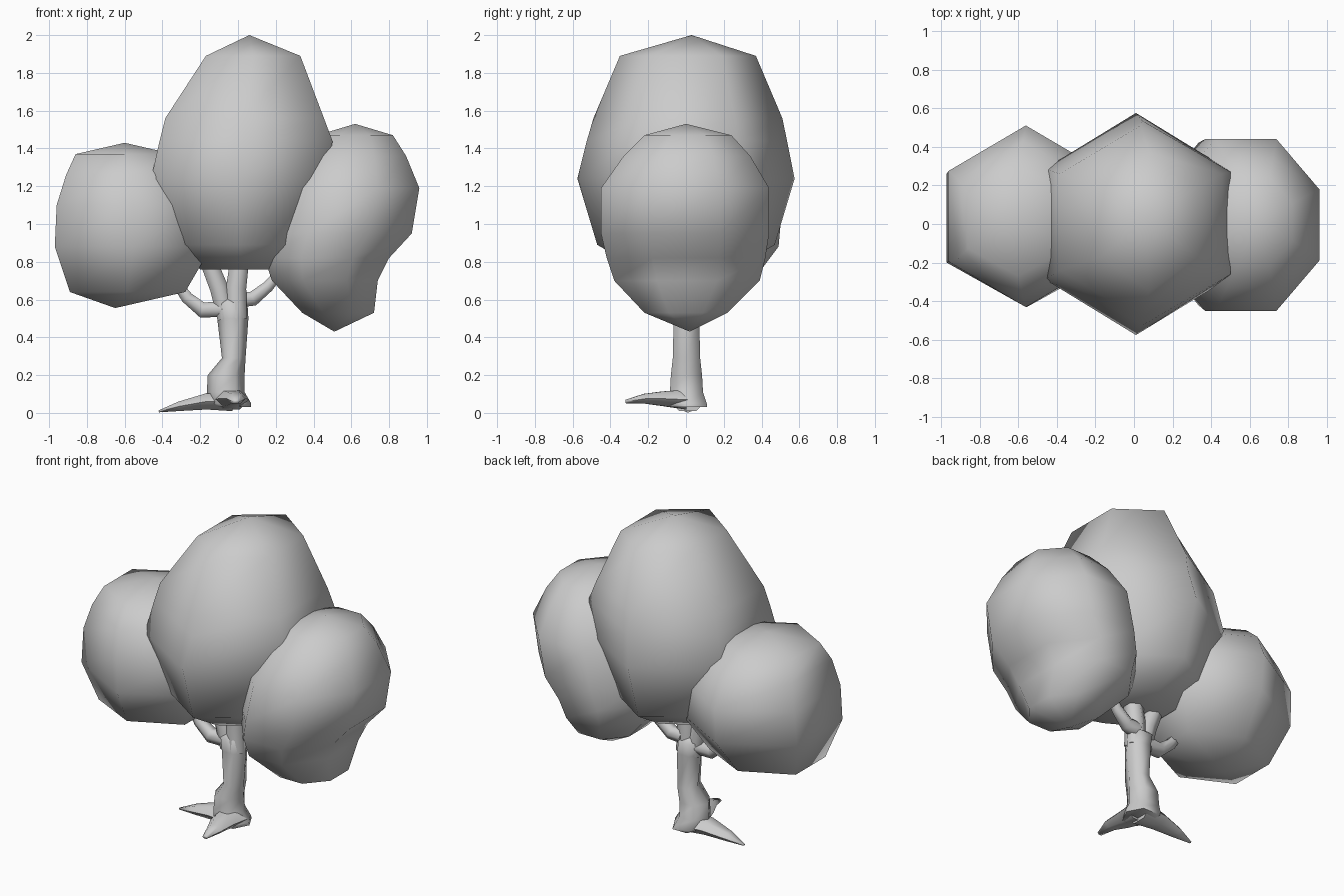
import bpy, bmesh, math
from mathutils import Vector

if "Cube" in bpy.data.objects:
    bpy.data.objects.remove(bpy.data.objects["Cube"])


def finish(name, rings, top=None, bottom=None, angle=80):
    """Skin a stack of equal-sized rings, closing ends with a face or an apex."""
    bm = bmesh.new()
    loops = [[bm.verts.new(p) for p in r] for r in rings]
    n = len(loops[0])
    for a, b in zip(loops, loops[1:]):
        for i in range(n):
            j = (i + 1) % n
            bm.faces.new((a[i], a[j], b[j], b[i]))
    for loop, tip in ((loops[0], bottom), (loops[-1], top)):
        if tip:
            v = bm.verts.new(tip)
            for i in range(n):
                bm.faces.new((loop[i], loop[(i + 1) % n], v))
        else:
            bm.faces.new(loop)
    bmesh.ops.recalc_face_normals(bm, faces=bm.faces)
    me = bpy.data.meshes.new(name)
    bm.to_mesh(me)
    bm.free()
    ob = bpy.data.objects.new(name, me)
    bpy.context.collection.objects.link(ob)
    bpy.ops.object.select_all(action='DESELECT')
    ob.select_set(True)
    bpy.context.view_layer.objects.active = ob
    bpy.ops.object.shade_smooth_by_angle(angle=math.radians(angle))
    return ob


def blob(name, n, start, levels, top=None, bottom=None):
    """levels: (z, xmin, xmax, ymin, ymax) extents of each n-sided ring."""
    angs = [math.radians(start) + i * math.tau / n for i in range(n)]
    mx = max(math.cos(a) for a in angs)
    my = max(math.sin(a) for a in angs)
    rings = [[((x0 + x1) / 2 + (x1 - x0) / 2 * math.cos(a) / mx,
               (y0 + y1) / 2 + (y1 - y0) / 2 * math.sin(a) / my, z) for a in angs]
             for z, x0, x1, y0, y1 in levels]
    return finish(name, rings, top, bottom)


def tube(name, pts, radii, n=6, flat=1.0):
    """Tapered limb along a path; flat squashes it in its upright direction."""
    pts = [Vector(p) for p in pts]
    rings = []
    for i, p in enumerate(pts):
        d = (pts[min(i + 1, len(pts) - 1)] - pts[max(i - 1, 0)]).normalized()
        side = d.cross(Vector((0, 1, 0) if abs(d.z) > 0.8 else (0, 0, 1))).normalized()
        if abs(d.y) < 0.3:  # keep rings aligned along limbs in the XZ plane
            side = Vector((0, 1, 0))
        up = side.cross(d)
        rings.append([p + radii[i] * (math.cos(k * math.tau / n) * side
                                      + flat * math.sin(k * math.tau / n) * up)
                      for k in range(n)])
    return finish(name, rings)


# Foliage masses
blob("centre_foliage", 6, 30, [
    (0.76, -0.20, 0.24, -0.25, 0.25),
    (0.89, -0.34, 0.36, -0.47, 0.47),
    (1.24, -0.46, 0.48, -0.575, 0.575),
    (1.44, -0.415, 0.50, -0.525, 0.535),
    (1.56, -0.385, 0.455, -0.49, 0.51),
    (1.89, -0.17, 0.33, -0.35, 0.37)], top=(0.06, 0.03, 2.0))

blob("left_foliage", 6, 30, [
    (0.64, -0.89, -0.28, -0.29, 0.31),
    (0.88, -0.97, -0.14, -0.43, 0.49),
    (1.10, -0.96, -0.16, -0.43, 0.51),
    (1.26, -0.91, -0.24, -0.38, 0.43),
    (1.37, -0.86, -0.34, -0.27, 0.30)],
    top=(-0.60, 0.03, 1.43), bottom=(-0.65, 0.03, 0.555))

blob("right_foliage", 8, 22.5, [
    (0.53, 0.34, 0.72, -0.22, 0.22),
    (0.70, 0.18, 0.74, -0.38, 0.39),
    (0.82, 0.14, 0.80, -0.42, 0.42),
    (0.95, 0.14, 0.92, -0.45, 0.44),
    (1.19, 0.20, 0.96, -0.45, 0.44),
    (1.36, 0.31, 0.89, -0.33, 0.34),
    (1.47, 0.42, 0.82, -0.22, 0.24)],
    top=(0.62, 0.0, 1.53), bottom=(0.51, 0.02, 0.43))

# Trunk with flared foot, widening into the fork
blob("trunk", 6, 0, [
    (0.03, -0.13, 0.07, -0.08, 0.11),
    (0.05, -0.17, 0.07, -0.09, 0.11),
    (0.11, -0.165, 0.035, -0.085, 0.09),
    (0.20, -0.16, 0.035, -0.08, 0.085),
    (0.29, -0.085, 0.04, -0.07, 0.075),
    (0.50, -0.11, 0.055, -0.065, 0.07),
    (0.58, -0.125, 0.05, -0.06, 0.07)], top=(-0.05, 0, 0.64))

# Roots reaching left and forward
tube("left_root", [(-0.03, 0.01, 0.06), (-0.17, 0.01, 0.06), (-0.31, 0.01, 0.035),
                   (-0.42, 0.01, 0.008)], [0.09, 0.075, 0.045, 0.009], flat=0.65)
tube("front_root", [(-0.04, 0.0, 0.07), (-0.03, -0.12, 0.075), (-0.01, -0.22, 0.075),
                    (-0.01, -0.32, 0.06)], [0.10, 0.075, 0.05, 0.018], flat=0.6)

# Main forks and side branches running into the foliage
for name, pts, radii in (
    ("left_fork", [(-0.06, 0, 0.50), (-0.10, 0, 0.66), (-0.18, 0, 0.86)], [0.055, 0.056, 0.05]),
    ("right_fork", [(-0.01, 0, 0.50), (-0.01, 0, 0.66), (0.02, 0, 0.90)], [0.066, 0.062, 0.055]),
    ("left_branch", [(-0.07, 0, 0.55), (-0.19, 0, 0.545), (-0.27, 0, 0.61),
                     (-0.35, 0, 0.72)], [0.05, 0.047, 0.037, 0.025]),
    ("right_branch", [(0.0, 0.02, 0.60), (0.08, 0.03, 0.605), (0.16, 0.04, 0.67),
                      (0.25, 0.05, 0.78)], [0.05, 0.045, 0.035, 0.025]),
):
    tube(name, pts, radii)
